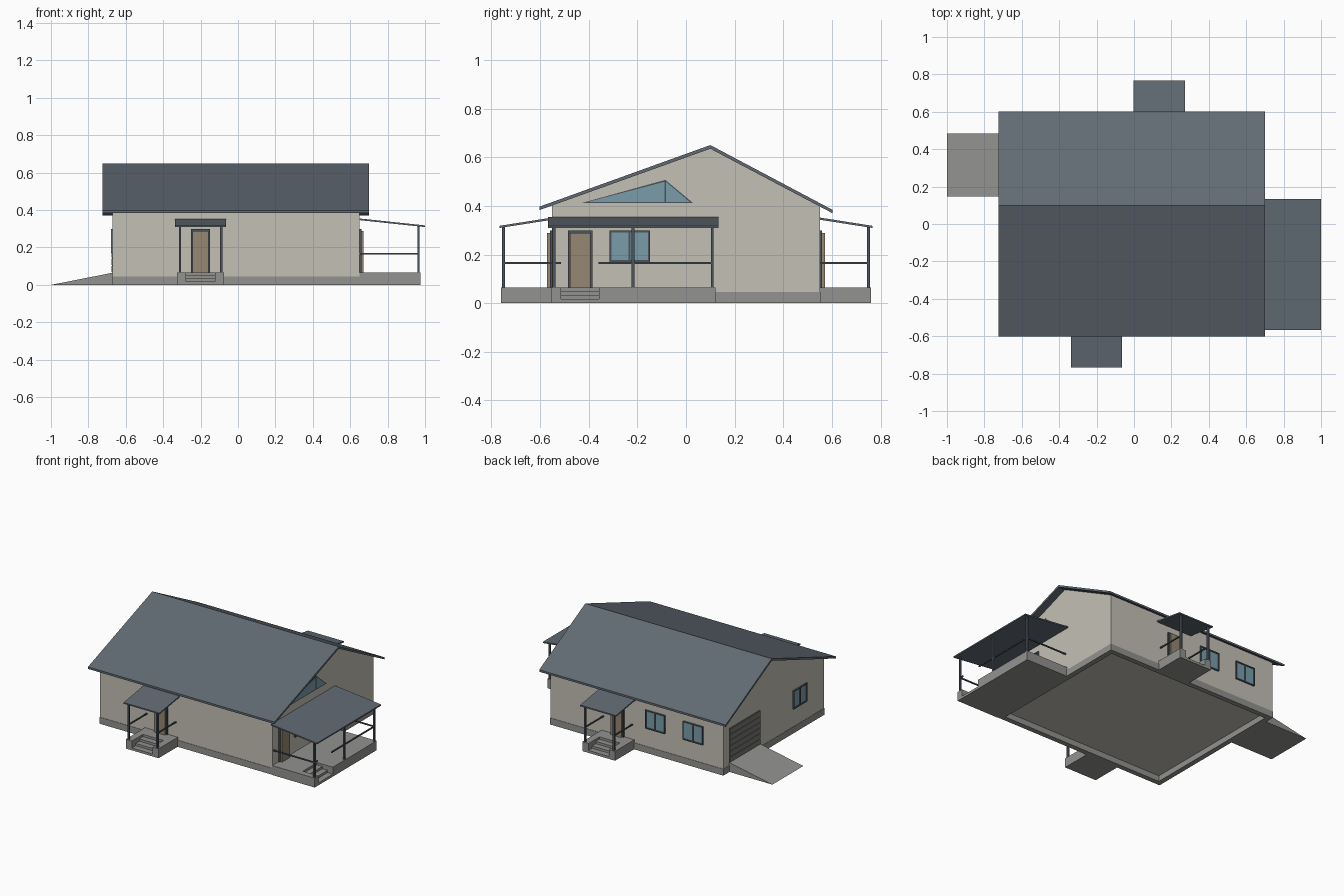
import bpy, bmesh, math
from mathutils import Matrix

if "Cube" in bpy.data.objects:
    bpy.data.objects.remove(bpy.data.objects["Cube"])


def material(name, rgb):
    lin = [((c / 255 + 0.055) / 1.055) ** 2.4 for c in rgb]
    m = bpy.data.materials.new(name)
    m.diffuse_color = (*lin, 1)
    m.use_nodes = True
    m.node_tree.nodes["Principled BSDF"].inputs["Base Color"].default_value = m.diffuse_color
    return m


WALL = material("plaster", (196, 192, 181))
CONC = material("concrete", (146, 147, 144))
ROOF = material("slate_roof", (97, 106, 115))
TRIM = material("dark_metal", (76, 83, 92))
GLASS = material("glass", (122, 157, 170))
DOOR = material("door_brown", (150, 136, 115))
GARAGE = material("garage_grey", (118, 121, 116))

# Wall frames: local x runs along the wall, local -y points outwards
def frame(x, y, deg):
    return Matrix.Translation((x, y, 0)) @ Matrix.Rotation(math.radians(deg), 4, 'Z')


WORLD = Matrix.Identity(4)
FRONT, BACK = frame(0, -0.55, 0), frame(0, 0.55, 180)
RIGHT, LEFT = frame(0.65, 0, 90), frame(-0.67, 0, -90)


def finish(name, bm, mat, place):
    bmesh.ops.recalc_face_normals(bm, faces=bm.faces)
    me = bpy.data.meshes.new(name)
    bm.to_mesh(me)
    bm.free()
    me.materials.append(mat)
    ob = bpy.data.objects.new(name, me)
    ob.matrix_world = place
    bpy.context.collection.objects.link(ob)
    return ob


def prism(name, pts, x0, x1, mat, place=WORLD):
    """Extrude a (y, z) profile along x."""
    bm = bmesh.new()
    a = [bm.verts.new((x0, y, z)) for y, z in pts]
    b = [bm.verts.new((x1, y, z)) for y, z in pts]
    n = len(pts)
    bm.faces.new(a)
    bm.faces.new(b[::-1])
    for i in range(n):
        j = (i + 1) % n
        bm.faces.new((a[i], b[i], b[j], a[j]))
    return finish(name, bm, mat, place)


def box(name, x0, x1, y0, y1, z0, z1, mat, place=WORLD):
    return prism(name, [(y0, z0), (y1, z0), (y1, z1), (y0, z1)], x0, x1, mat, place)


def panel(name, pts, y0, y1, mat, place):
    """Extrude an (x, z) outline through the wall thickness."""
    turn = Matrix.Rotation(math.radians(90), 4, 'Z')
    return prism(name, pts, y0, y1, mat, place @ turn @ Matrix.Scale(-1, 4, (0, 1, 0)))


def window(name, c, hw, z0, z1, place):
    box(name + "_glass", c - hw, c + hw, -0.005, 0.01, z0, z1, GLASS, place)
    t = 0.008
    for i, x in enumerate((c - hw, c - t / 2, c + hw - t)):
        box(f"{name}_stile_{i}", x, x + t, -0.01, 0.01, z0, z1, TRIM, place)
    for i, z in enumerate((z0, z1 - t)):
        box(f"{name}_rail_{i}", c - hw, c + hw, -0.01, 0.01, z, z + t, TRIM, place)


def door(name, c, place):
    box(name, c - 0.042, c + 0.042, -0.022, 0.01, 0.065, 0.288, DOOR, place)
    for s in (-1, 1):
        x = c + s * 0.046
        box(f"{name}_jamb_{s}", x - 0.005, x + 0.005, -0.01, 0.01, 0.065, 0.298, TRIM, place)
    box(name + "_lintel", c - 0.05, c + 0.05, -0.01, 0.01, 0.288, 0.298, TRIM, place)


def porch(name, c, hw, depth, place, stair, stair_hw, posts, rails, z_in, overhang):
    """Concrete deck with cut-in steps, posts, handrails and a sloping canopy."""
    h, run = 0.065, 0.12
    a, b = stair - stair_hw, stair + stair_hw
    top = depth - run
    box(name + "_deck_a", c - hw, a, -depth, 0, 0, h, CONC, place)
    box(name + "_deck_b", b, c + hw, -depth, 0, 0, h, CONC, place)
    steps = [(0, 0), (0, h), (-top, h)]
    for i, z in enumerate((0.049, 0.033, 0.017)):
        steps += [(-top - i * run / 3, z), (-top - (i + 1) * run / 3, z)]
    prism(name + "_steps", steps + [(-depth, 0)], a, b, CONC, place)
    # canopy
    out = depth + overhang
    z_out = 0.318
    prism(name + "_canopy", [(0, z_in), (-out, z_out), (-out, z_out - 0.009), (0, z_in - 0.009)],
          c - hw - 0.012, c + hw + 0.012, ROOF, place)
    # posts
    v, p = depth - 0.01, 0.006
    for i, x in enumerate(posts):
        box(f"{name}_post_{i}", x - p, x + p, -v - p, -v + p, h, z_out - 0.003, TRIM, place)
    # side and front handrails
    r = 0.004
    for i, x in enumerate((posts[0], posts[-1])):
        box(f"{name}_side_rail_{i}", x - r, x + r, -v, 0, 0.162, 0.17, TRIM, place)
    for i, (x0, x1) in enumerate(rails):
        box(f"{name}_front_rail_{i}", x0, x1, -v - r, -v + r, 0.162, 0.17, TRIM, place)


# Foundation ring
for s in (-1, 1):
    y = s * 0.535
    box(f"foundation_long_{s}", -0.672, 0.652, y - 0.0175, y + 0.0175, 0, 0.045, CONC)
    x = -0.01 + s * 0.6445
    box(f"foundation_short_{s}", x - 0.0175, x + 0.0175, -0.5175, 0.5175, 0, 0.045, CONC)

# House body with gables, and the uneven pitched roof
prism("house_walls", [(-0.55, 0.04), (0.55, 0.04), (0.55, 0.402), (0.1, 0.64), (-0.55, 0.404)],
      -0.67, 0.65, WALL)
prism("main_roof", [(-0.602, 0.397), (0.1, 0.65), (0.602, 0.384), (0.602, 0.370),
                    (0.1, 0.635), (-0.602, 0.383)], -0.725, 0.70, ROOF)

# Three porches
porch("front_porch", -0.2, 0.125, 0.21, FRONT, -0.2, 0.078, (-0.31, -0.09), (), 0.352, 0.007)
porch("back_porch", -0.135, 0.125, 0.21, BACK, -0.135, 0.078, (-0.245, -0.025), (), 0.352, 0.007)
porch("side_porch", -0.217, 0.338, 0.325, RIGHT, -0.435, 0.078, (-0.543, -0.218, 0.108),
      ((-0.543, -0.513), (-0.36, 0.108)), 0.355, 0.025)

# Doors and windows
door("front_door", -0.2, FRONT)
door("back_door", -0.135, BACK)
door("side_door", -0.435, RIGHT)
window("side_window", -0.232, 0.083, 0.17, 0.298, RIGHT)
window("back_window_a", 0.152, 0.075, 0.17, 0.298, BACK)
window("back_window_b", 0.442, 0.075, 0.17, 0.298, BACK)
window("left_window", 0.28, 0.075, 0.17, 0.298, LEFT)

# Triangular gable window: dark surround, two glass panes
panel("gable_frame", [(-0.432, 0.411), (0.03, 0.411), (-0.085, 0.507)], -0.005, 0.01, TRIM, RIGHT)
panel("gable_pane_a", [(-0.405, 0.416), (-0.088, 0.416), (-0.088, 0.499)], -0.008, 0.01, GLASS, RIGHT)
panel("gable_pane_b", [(-0.082, 0.416), (0.016, 0.416), (-0.082, 0.499)], -0.008, 0.01, GLASS, RIGHT)

# Garage door with raised slats, and the ramp
box("garage_door", -0.49, -0.15, -0.003, 0.01, 0.065, 0.30, GARAGE, LEFT)
for i in range(6):
    z = 0.068 + i * 0.0388
    box(f"garage_slat_{i}", -0.487, -0.153, -0.007, 0.01, z, z + 0.034, GARAGE, LEFT)
prism("garage_ramp", [(0, 0), (0, 0.065), (-0.33, 0.0)], -0.485, -0.148, CONC, LEFT)
